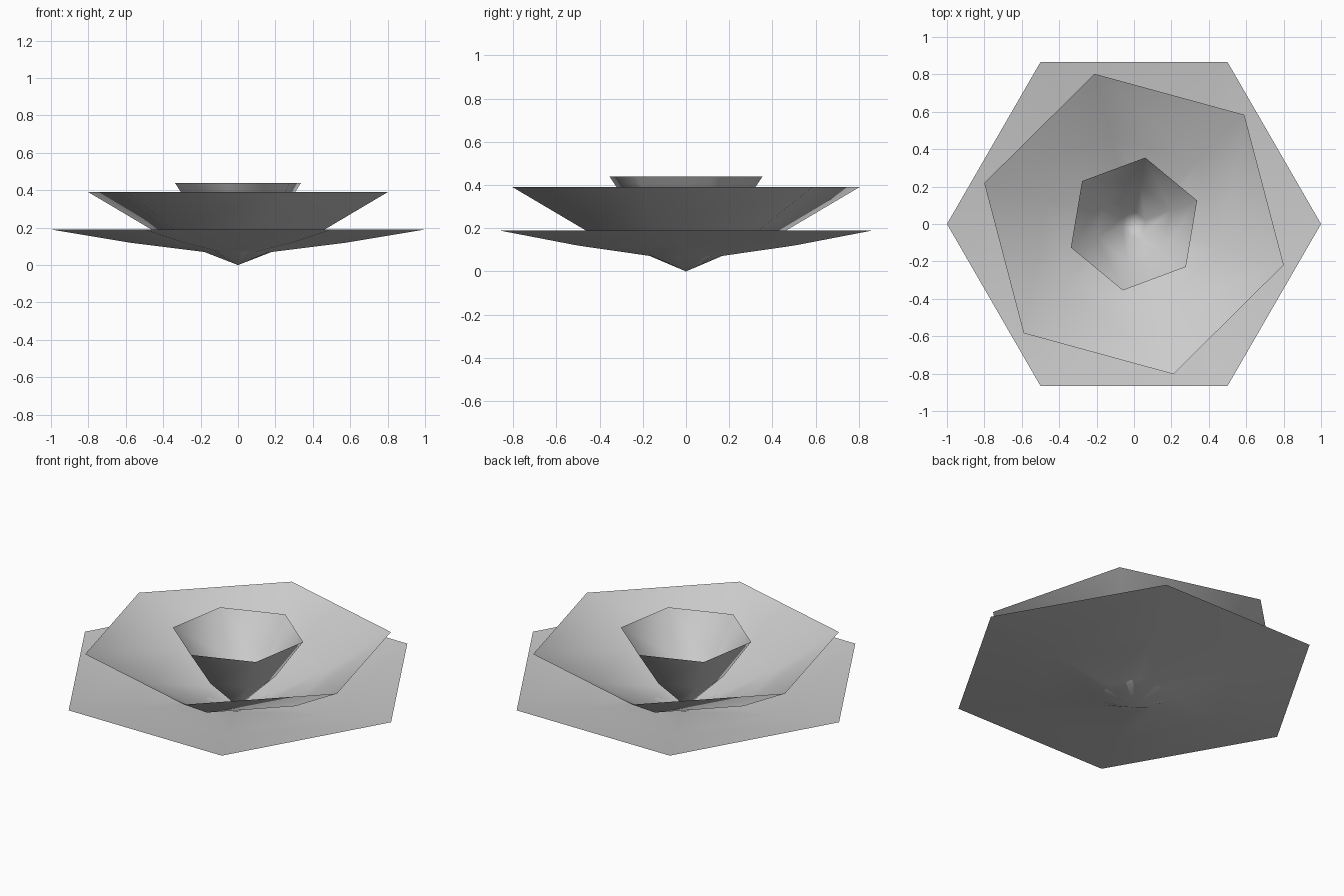
import bpy, bmesh, math

cube = bpy.data.objects.get("Cube")
if cube:
    bpy.data.objects.remove(cube)

SIDES = 6
grey = bpy.data.materials.new("soft_grey")
grey.use_nodes = True
colour = (0.6, 0.6, 0.6, 1)
grey.diffuse_color = colour
grey.node_tree.nodes["Principled BSDF"].inputs["Base Color"].default_value = colour


def bowl(name, turn, profile):
    """Open hexagonal sheet: a pointed base and rings of (radius, height)."""
    bm = bmesh.new()
    tip = bm.verts.new((0, 0, 0))
    rings = []
    for radius, height in profile:
        angles = [math.radians(turn) + math.tau * i / SIDES for i in range(SIDES)]
        rings.append([bm.verts.new((radius * math.cos(a), radius * math.sin(a), height))
                      for a in angles])
    for i in range(SIDES):
        j = (i + 1) % SIDES
        bm.faces.new((tip, rings[0][i], rings[0][j]))
        for low, high in zip(rings, rings[1:]):
            bm.faces.new((low[i], high[i], high[j], low[j]))
    for face in bm.faces:
        face.smooth = True
    mesh = bpy.data.meshes.new(name)
    bm.to_mesh(mesh)
    bm.free()
    mesh.materials.append(grey)
    obj = bpy.data.objects.new(name, mesh)
    bpy.context.collection.objects.link(obj)
    return obj


# Three nested layers, each turned against the next
bowl("outer_petals", 0, [(0.18, 0.07), (0.58, 0.12), (1.0, 0.19)])
bowl("middle_petals", 44.7, [(0.17, 0.07), (0.48, 0.19), (0.83, 0.39)])
bowl("inner_petals", 20.4, [(0.065, 0.08), (0.209, 0.22), (0.36, 0.44)])
